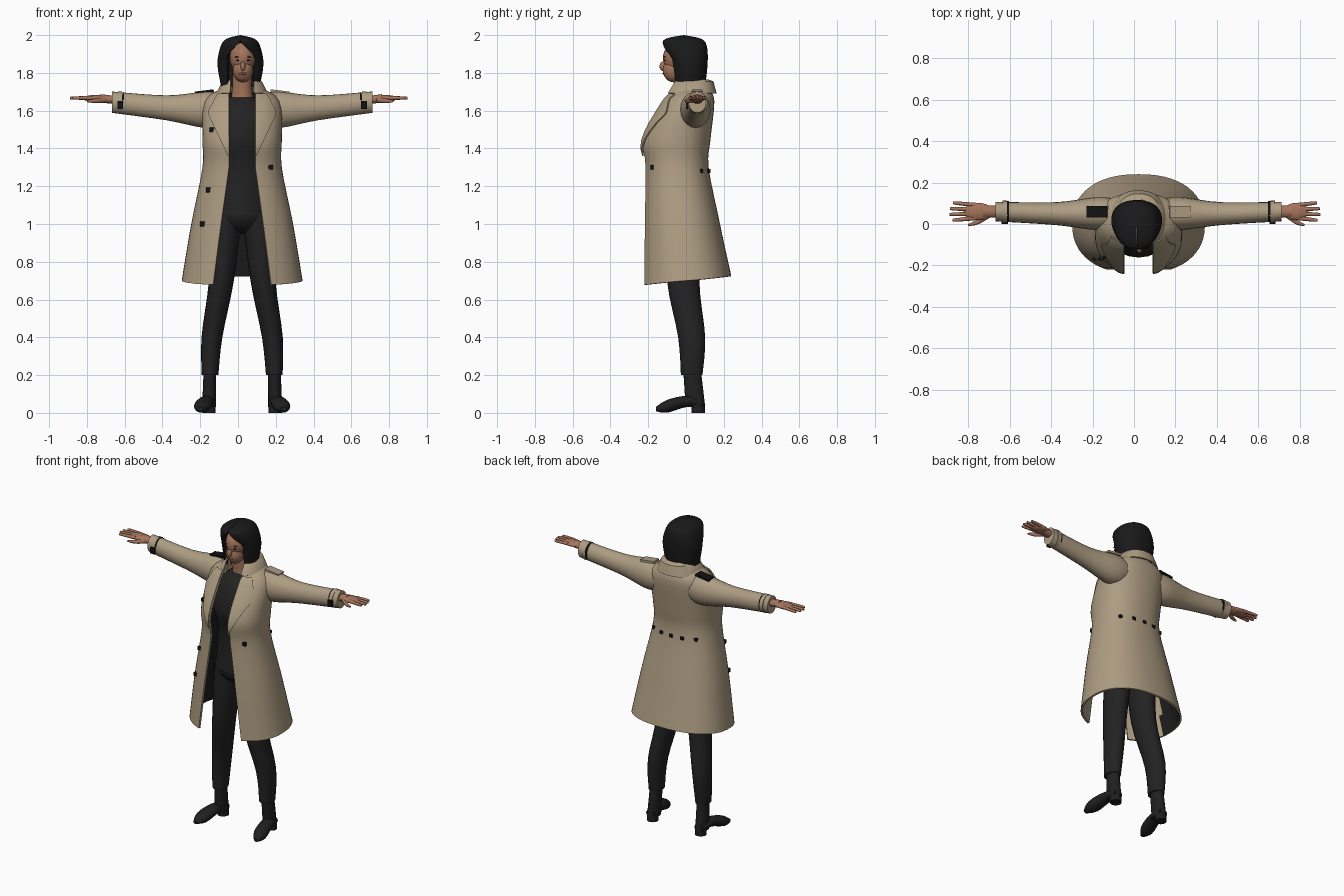
import bpy, bmesh, math, random

random.seed(4)
cube = bpy.data.objects.get("Cube")
if cube:
    bpy.data.objects.remove(cube, do_unlink=True)

BODY_X = .022      # centre line of the body
FACE_X = .026      # centre line of the face
ROUNDNESS = 2.3    # exponent of the garment sections


def material(name, red, green, blue):
    mat = bpy.data.materials.new(name)
    mat.use_nodes = True
    mat.diffuse_color = (red, green, blue, 1)
    shader = mat.node_tree.nodes["Principled BSDF"]
    shader.inputs["Base Color"].default_value = mat.diffuse_color
    shader.inputs["Roughness"].default_value = .8
    return mat


TAN = material("tan cloth", .42, .335, .225)
BLACK = material("black cloth", .016, .016, .017)
LINING = material("dark lining", .012, .012, .012)
LEATHER = material("black leather", .014, .014, .015)
HAIR = material("black hair", .01, .01, .011)
SKIN = material("skin", .37, .175, .105)
LIPS = material("lips", .24, .09, .06)
FITTINGS = material("dark fittings", .006, .006, .006)


def finish(name, bm, materials, thickness=0):
    """Turn a bmesh into a smooth shaded object, optionally thickened inwards."""
    mesh = bpy.data.meshes.new(name)
    bm.to_mesh(mesh)
    bm.free()
    obj = bpy.data.objects.new(name, mesh)
    bpy.context.collection.objects.link(obj)
    for mat in materials:
        mesh.materials.append(mat)
    bpy.ops.object.select_all(action="DESELECT")
    obj.select_set(True)
    bpy.context.view_layer.objects.active = obj
    if thickness:
        solid = obj.modifiers.new("thickness", "SOLIDIFY")
        solid.thickness = thickness
        solid.offset = -1
        solid.material_offset = len(materials) // 2
        bpy.ops.object.modifier_apply(modifier=solid.name)
    bpy.ops.object.shade_smooth_by_angle(angle=math.radians(45))
    return obj


def refine(rows, steps=4):
    """Smooth in-between rows through the given ones."""
    refined = []
    last = len(rows) - 1
    for i in range(last):
        before, start, end, after = (rows[max(0, min(last, i + k))] for k in (-1, 0, 1, 2))
        for step in range(steps):
            t = step / steps
            row = []
            for a, b, c, d in zip(before, start, end, after):
                leave, arrive = (c - a) / 2, (d - b) / 2
                ease = t * t * (3 - 2 * t)
                row.append(b + (c - b) * ease + leave * t * (1 - t) ** 2 - arrive * t * t * (1 - t))
            refined.append(tuple(row))
    return refined + [rows[-1]]


def bridge(bm, rings, closed):
    for low, high in zip(rings, rings[1:]):
        count = len(low)
        for i in range(count if closed else count - 1):
            j = (i + 1) % count
            bm.faces.new((low[i], high[i], high[j], low[j]))


def tube(name, axis, mat, side, flat, *rows):
    """Closed tube; each row is position, two centre coordinates and radius."""
    bm = bmesh.new()
    rings = []
    sides = 20
    for along, first, second, radius in refine(rows):
        ring = []
        for k in range(sides):
            angle = math.tau * k / sides
            u = first + radius * math.cos(angle)
            v = second + radius * flat * math.sin(angle)
            x, y, z = {"x": (along, u, v), "y": (u, along, v), "z": (u, v, along)}[axis]
            ring.append(bm.verts.new((BODY_X + side * x, y, z)))
        rings.append(ring)
    bridge(bm, rings, True)
    bm.faces.new(rings[0])
    bm.faces.new(rings[-1])
    bmesh.ops.recalc_face_normals(bm, faces=bm.faces)
    return finish(name, bm, [mat])


def section_depth(x, half_width, back, front, facing):
    """Depth of a rounded garment section at a distance x from its centre."""
    bulge = max(0, 1 - abs(x / half_width) ** ROUNDNESS) ** (1 / ROUNDNESS)
    return (back + front) / 2 + facing * bulge * (back - front) / 2


def wrap(name, rows, opening, materials, thickness, centre=BODY_X, droop=0, ragged=0):
    """Wrap open at the front; each row is height, half width, back and front."""
    bm = bmesh.new()
    rings = []
    count = 48
    for z, half_width, back, front in rows:
        end = math.pi - math.asin((opening(z) / half_width) ** (ROUNDNESS / 2))
        fade = max(0, 1 - (z - rows[0][0]) * 4)
        ring = []
        for k in range(count + 1):
            angle = end * (2 * k / count - 1)
            across = math.copysign(abs(math.sin(angle)) ** (2 / ROUNDNESS), angle) * half_width
            facing = math.copysign(1, math.cos(angle))
            y = section_depth(across, half_width, back, front, facing)
            lift = droop * fade * math.cos(angle)
            if not rings:
                lift -= random.uniform(0, ragged)
            ring.append(bm.verts.new((centre + across, y, z + lift)))
        rings.append(ring)
    bridge(bm, rings, False)
    if LINING in materials:     # only the back is lined, the front flaps are plain
        for face in bm.faces:
            face.material_index = int(face.calc_center_median().y < -.06)
    return finish(name, bm, materials, thickness)


def blob(name, mat, centre, radii):
    bm = bmesh.new()
    bmesh.ops.create_uvsphere(bm, u_segments=24, v_segments=16, radius=1)
    bmesh.ops.scale(bm, vec=radii, verts=bm.verts)
    bmesh.ops.translate(bm, vec=centre, verts=bm.verts)
    return finish(name, bm, [mat])


def block(name, mat, centre, size, tilt=0):
    bm = bmesh.new()
    bmesh.ops.create_cube(bm, size=1)
    bmesh.ops.scale(bm, vec=size, verts=bm.verts)
    obj = finish(name, bm, [mat])
    obj.location = centre
    obj.rotation_euler.y = tilt


# Coat body, flaring to the hem, and folded collar
coat = refine([(.7, .32, .24, -.24), (1, .27, .18, -.23), (1.3, .21, .12, -.22),
               (1.45, .21, .13, -.23), (1.65, .2, .15, -.12), (1.72, .1, .12, -.05)])


def coat_opening(z):
    return .07 + max(0, 1.3 - z) * .14


def coat_depth(x, z, facing):
    """Depth of the coat surface at a given place."""
    nearest = min(coat, key=lambda row: abs(row[0] - z))
    following = coat[min(coat.index(nearest) + 1, len(coat) - 1)]
    blend = (z - nearest[0]) / max(following[0] - nearest[0], .01)
    _, half_width, back, front = (a + blend * (b - a) for a, b in zip(nearest, following))
    return section_depth(x, half_width, back, front, facing)


wrap("coat_body", coat, coat_opening, [TAN, TAN, LINING, TAN], .012, droop=.024)
collar = [(1.7, .08, .12, -.05), (1.76, .08, .12, -.05), (1.75, .1, .14, -.07), (1.69, .13, .155, -.1)]
wrap("collar", collar, lambda z: .06, [TAN], .007)

# Bobbed hair, open over the face and closed on top
bob = [(1.74, .105, .105, -.07), (1.85, .122, .115, -.08), (1.94, .105, .11, -.12),
       (1.98, .075, .08, -.11), (2, .002, -.01, -.012)]
wrap("hair", refine(bob), lambda z: max(.001, min(.07, 1.97 - z)), [HAIR], .018,
     centre=.013, droop=.015, ragged=.025)

# Head and neck
blob("head", SKIN, (FACE_X, -.03, 1.88), (.07, .092, .09))
blob("jaw", SKIN, (FACE_X, -.065, 1.815), (.054, .058, .065))
blob("nose", SKIN, (FACE_X, -.122, 1.835), (.013, .018, .025))
blob("lips", LIPS, (FACE_X, -.116, 1.796), (.02, .008, .007))
tube("neck", "z", SKIN, 1, 1, (1.6, 0, .02, .07), (1.7, 0, .01, .055), (1.8, 0, 0, .05))

# Shirt and hips
tube("shirt", "z", BLACK, 1, .85, (1.05, 0, -.01, .155), (1.3, 0, -.02, .13),
     (1.45, 0, -.03, .155), (1.6, 0, 0, .14), (1.67, 0, .01, .07))
blob("trouser_hips", BLACK, (BODY_X, -.01, 1.06), (.16, .125, .11))

for side, tag in ((1, "left_"), (-1, "right_")):
    # Trouser leg and boot
    tube(tag + "trouser_leg", "z", BLACK, side, 1.3, (1.05, .08, -.01, .08), (.7, .11, -.015, .066),
         (.4, .16, .03, .055), (.2, .17, .03, .044))
    tube(tag + "boot_shaft", "z", LEATHER, side, 1.4, (.25, .17, .03, .033), (.03, .175, .05, .037))
    tube(tag + "boot_foot", "y", LEATHER, side, .75, (.09, .175, .05, .03), (0, .19, .06, .04),
         (-.1, .21, .035, .045), (-.16, .22, .02, .015))
    tube(tag + "boot_heel", "z", LEATHER, side, 1, (0, .175, .065, .035), (.04, .175, .065, .035))

    # Sleeve, cuff strap and buckle
    tube(tag + "sleeve", "x", TAN, side, 1.2, (.1, .05, 1.61, .07), (.2, .05, 1.605, .08),
         (.4, .05, 1.615, .055), (.69, .06, 1.645, .047))
    for name, mat, x, radius in (("cuff_strap", TAN, .635, .053), ("cuff_edge", FITTINGS, .625, .05)):
        tube(tag + name, "x", mat, side, 1.1, (x, .06, 1.642, radius), (x + .022, .06, 1.642, radius))
    block(tag + "cuff_buckle", FITTINGS, (BODY_X + side * .645, .005, 1.63), (.03, .012, .04))

    # Hand: wrist, palm, four spread fingers and a thumb
    wrist = .68
    reach = 1 if side > 0 else 1.18

    def along_hand(distance):
        return wrist + distance * reach

    tube(tag + "wrist", "x", SKIN, side, .75, (along_hand(-.02), .06, 1.655, .028),
         (along_hand(.06), .06, 1.665, .03))
    blob(tag + "palm", SKIN, (BODY_X + side * along_hand(.08), .06, 1.665), (.06 * reach, .042, .018))
    for i, finger in enumerate(("index", "middle", "ring", "little")):
        spread = (i - 1.5) * .021
        tip = along_hand(.2 - abs(i - 1.4) * .012)
        tube(tag + finger + "_finger", "x", SKIN, side, 1, (along_hand(.09), .06 + spread, 1.667, .011),
             (tip - .01, .06 + spread * 1.3, 1.667, .008), (tip, .06 + spread * 1.3, 1.666, .003))
    tube(tag + "thumb", "x", SKIN, side, 1, (along_hand(.03), .045, 1.657, .014),
         (along_hand(.08), .01, 1.652, .012), (along_hand(.12), -.005, 1.65, .005))

    # Notched lapel lying on the coat front
    bm = bmesh.new()
    rings = []
    steps, peak = 15, .7
    for i in range(steps + 1):
        t = i / steps
        z = 1.36 + t * .33
        width = .11 * min(t / peak, 1 - (t - peak) * 1.6) + .005
        ring = []
        for k in range(7):
            x = coat_opening(z) + width * k / 6
            ring.append(bm.verts.new((BODY_X + side * x, coat_depth(x, z, -1) - .012, z)))
        rings.append(ring)
    bridge(bm, rings, False)
    if side > 0:
        bmesh.ops.reverse_faces(bm, faces=bm.faces)
    finish(tag + "lapel", bm, [TAN], .008)

    # Shoulder strap, eye and brow
    block(tag + "shoulder_strap", TAN if side > 0 else FITTINGS,
          (BODY_X + side * .2, .06, 1.7), (.1, .055, .014), side * .12)
    blob(tag + "eye", FITTINGS, (FACE_X + side * .028, -.112, 1.866), (.01, .006, .004))
    blob(tag + "brow", HAIR, (FACE_X + side * .028, -.111, 1.884), (.015, .005, .003))

# Buttons on the front and belt loops round the waist
for i, (x, z) in enumerate([(-.16, 1.5), (-.18, 1.18), (-.21, 1), (.15, 1.3)]):
    block(f"button_{i}", FITTINGS, (BODY_X + x, coat_depth(x, z, -1), z), (.024, .016, .024))
for i in range(5):
    x = (i - 2) * .075
    block(f"belt_loop_{i}", FITTINGS, (BODY_X + x, coat_depth(x, 1.28, 1), 1.28), (.022, .016, .02))
